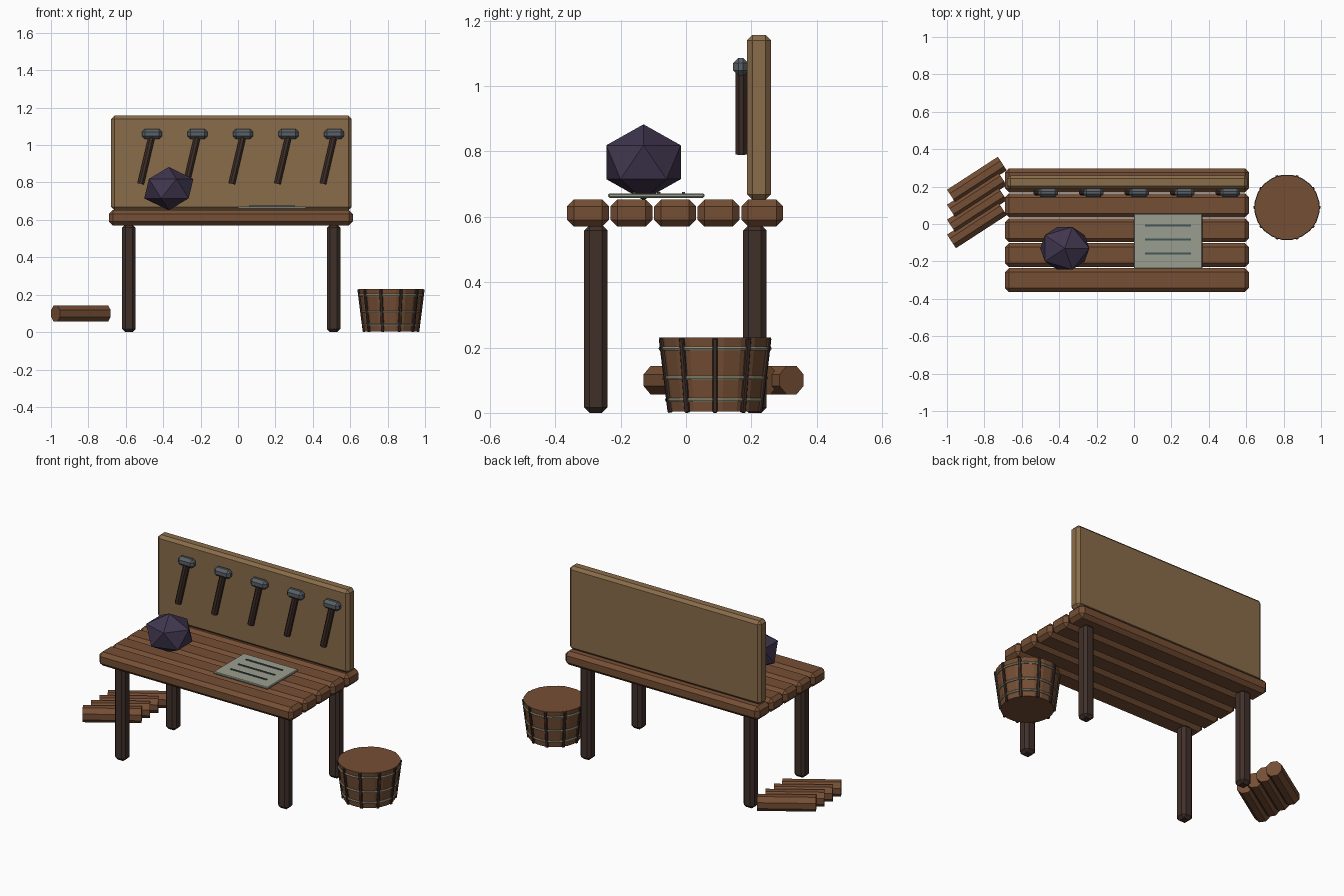
import bpy, bmesh, math
from mathutils import Vector, Matrix

if "Cube" in bpy.data.objects:
    bpy.data.objects.remove(bpy.data.objects["Cube"])


def material(name, hexa):
    m = bpy.data.materials.new(name)
    rgb = [int(hexa[i:i + 2], 16) / 255 for i in (0, 2, 4)]
    m.diffuse_color = [c / 12.92 if c < 0.04 else ((c + 0.055) / 1.055) ** 2.4 for c in rgb] + [1]
    m.use_nodes = True
    m.node_tree.nodes["Principled BSDF"].inputs["Base Color"].default_value = m.diffuse_color
    return m


WOOD = material("wood", "754e34")
DARK = material("dark_wood", "40302a")
BOARD = material("board_wood", "8a6c4a")
STEEL = material("steel", "596066")
STONE = material("stone", "40364e")
PAPER = material("paper", "9a9e8e")
INK = material("ink", "46565a")
HOOP = material("hoop", "8f8a72")


def finish(name, bm, mat):
    me = bpy.data.meshes.new(name)
    bm.to_mesh(me)
    bm.free()
    me.materials.append(mat)
    ob = bpy.data.objects.new(name, me)
    bpy.context.collection.objects.link(ob)
    return ob


def box(name, lo, hi, mat, bevel=0.0):
    """Chamfered box between two corners."""
    lo, hi = Vector(lo), Vector(hi)
    bm = bmesh.new()
    bmesh.ops.create_cube(bm, size=1)
    bmesh.ops.scale(bm, vec=hi - lo, verts=bm.verts)
    if bevel:
        bmesh.ops.bevel(bm, geom=bm.edges[:], offset=bevel, segments=1, affect='EDGES')
    bmesh.ops.translate(bm, vec=(lo + hi) / 2, verts=bm.verts)
    return finish(name, bm, mat)


def rod(name, a, b, r1, r2, sides, mat):
    """Prism or cone from a to b, with a flat side facing up."""
    a, b = Vector(a), Vector(b)
    d = b - a
    bm = bmesh.new()
    bmesh.ops.create_cone(bm, cap_ends=True, segments=sides, radius1=r1, radius2=r2, depth=d.length)
    bm.transform(Matrix.Translation((a + b) / 2) @ d.to_track_quat('Z', 'Y').to_matrix().to_4x4()
                 @ Matrix.Rotation(math.pi / sides, 4, 'Z'))
    return finish(name, bm, mat)


def ring(name, centre, major, minor, mat, n=20, m=6):
    """Low-poly hoop."""
    bm = bmesh.new()
    loops = []
    for i in range(n):
        a = 2 * math.pi * (i + 0.5) / n
        loop = []
        for j in range(m):
            t = 2 * math.pi * j / m
            r = major + minor * math.cos(t)
            loop.append(bm.verts.new(Vector(centre) + Vector(
                (r * math.cos(a), r * math.sin(a), minor * math.sin(t)))))
        loops.append(loop)
    for i in range(n):
        p, q = loops[i], loops[(i + 1) % n]
        for j in range(m):
            k = (j + 1) % m
            bm.faces.new((p[j], q[j], q[k], p[k]))
    return finish(name, bm, mat)


# Table top planks
for i in range(5):
    y = -0.3 + i * 0.1333
    box(f"top_plank_{i + 1}", (-0.69, y - 0.064, 0.57), (0.614, y + 0.064, 0.653), WOOD, 0.021)

# Legs
for x in (-0.583, 0.511):
    for y, side in ((-0.276, "front"), (0.211, "back")):
        box(f"{side}_leg", (x - 0.036, y - 0.036, 0), (x + 0.036, y + 0.036, 0.575), DARK, 0.017)

# Backboard
box("backboard", (-0.678, 0.187, 0.652), (0.607, 0.26, 1.157), BOARD, 0.017)

# Hanging hammers
for i in range(5):
    x = -0.46 + i * 0.2435
    rod("hammer_handle", (x - 0.06, 0.169, 0.793), (x, 0.169, 1.05), 0.019, 0.019, 8, DARK)
    box("hammer_head", (x - 0.054, 0.144, 1.032), (x + 0.054, 0.191, 1.086), STEEL, 0.016)

# Faceted stone
bm = bmesh.new()
bmesh.ops.create_icosphere(bm, subdivisions=1, radius=1)
bm.transform(Matrix.Translation((-0.37, -0.13, 0.767)) @ Matrix.Diagonal((0.147, 0.134, 0.116, 1)))
finish("stone", bm, STONE)

# Paper sheet with ruled lines
box("paper", (0.0, -0.238, 0.658), (0.365, 0.056, 0.672), PAPER, 0.004)
for y in (-0.158, -0.083, -0.008):
    box("paper_line", (0.06, y - 0.005, 0.668), (0.305, y + 0.005, 0.676), INK)

# Tub body, hoops and staves
cx, cy, h, r0, r1 = 0.818, 0.089, 0.23, 0.144, 0.173
rod("tub_body", (cx, cy, 0.004), (cx, cy, h), r0, r1, 20, WOOD)
for z in (0.04, 0.107, 0.197):
    ring("tub_hoop", (cx, cy, z), r0 + (r1 - r0) * z / h, 0.007, HOOP)
for i in range(10):
    a = 2 * math.pi * i / 10
    u = Vector((math.cos(a), math.sin(a), 0))
    c = Vector((cx, cy, 0))
    stave = box("tub_stave", (-0.007, -0.008, -h / 2), (0.007, 0.008, h / 2), DARK, 0.003)
    stave.matrix_world = (Matrix.Translation(c + u * (r0 + r1) / 2 + Vector((0, 0, h / 2)))
                          @ Matrix.Rotation(a, 4, 'Z')
                          @ Matrix.Rotation(math.atan2(r1 - r0, h), 4, 'Y'))

# Stacked logs
half = Vector((math.cos(math.radians(33)), math.sin(math.radians(33)), 0)) * 0.162
for i in range(4):
    c = Vector((-0.84, -0.005 + i * 0.08, 0.1))
    rod(f"log_{i + 1}", c - half, c + half, 0.047, 0.047, 8, WOOD)
